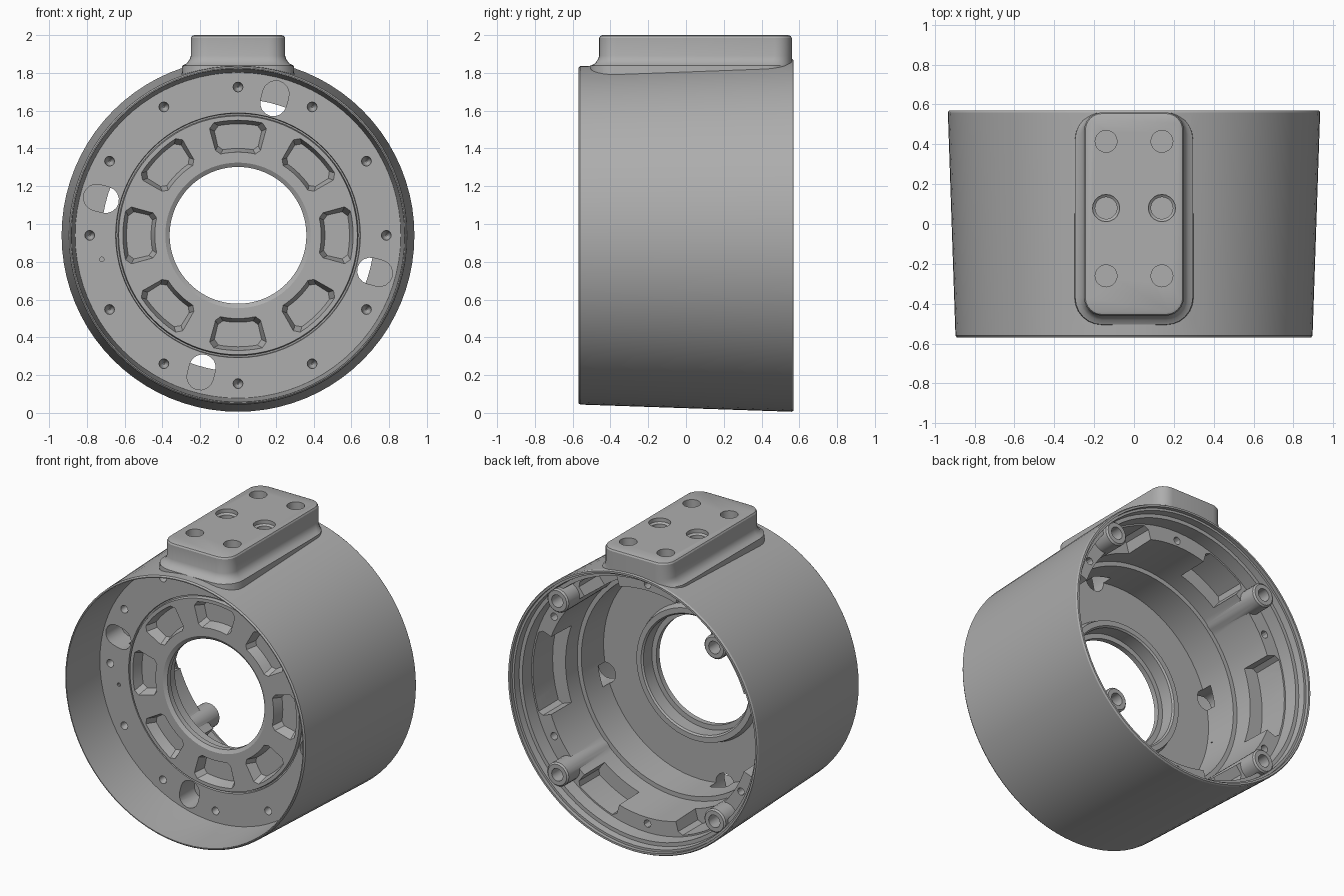
import bpy, bmesh, math
from mathutils import Vector

AXIS_Z = 0.94      # height of the barrel axis
SEGMENTS = 80

if "Cube" in bpy.data.objects:
    bpy.data.objects.remove(bpy.data.objects["Cube"], do_unlink=True)

metal = bpy.data.materials.new("cast grey metal")
grey = (0.42, 0.42, 0.42, 1)
metal.diffuse_color = grey
metal.use_nodes = True
metal.node_tree.nodes["Principled BSDF"].inputs["Base Color"].default_value = grey


def make(name, bm):
    bmesh.ops.recalc_face_normals(bm, faces=bm.faces)
    mesh = bpy.data.meshes.new(name)
    bm.to_mesh(mesh)
    bm.free()
    mesh.materials.append(metal)
    obj = bpy.data.objects.new(name, mesh)
    bpy.context.collection.objects.link(obj)
    return obj


def polar(radius, degrees, y):
    a = math.radians(degrees)
    return Vector((radius * math.cos(a), y, AXIS_Z + radius * math.sin(a)))


def loft(bm, rings):
    """Skin a stack of point loops and cap both ends."""
    loops = [[bm.verts.new(p) for p in ring] for ring in rings]
    n = len(loops[0])
    for a, b in zip(loops, loops[1:]):
        for i in range(n):
            bm.faces.new((a[i], a[(i + 1) % n], b[(i + 1) % n], b[i]))
    bm.faces.new(loops[0])
    bm.faces.new(loops[-1])


def turned(name, profile):
    """Solid of revolution around the barrel axis from (radius, y) points."""
    bm = bmesh.new()
    loft(bm, [[polar(r, 360 * i / SEGMENTS, y) for i in range(SEGMENTS)]
              for r, y in profile])
    return make(name, bm)


def rod(bm, centre, direction, steps, sides=20):
    """Round bar from (distance, radius) steps along the y or z axis."""
    rings = []
    for d, r in steps:
        ring = []
        for i in range(sides):
            a = 2 * math.pi * i / sides
            u, v = r * math.cos(a), r * math.sin(a)
            ring.append(centre + (Vector((u, d, v)) if direction == "y" else Vector((u, v, d))))
        rings.append(ring)
    loft(bm, rings)


def sector(bm, r_in, r_out, mid, half, y0, y1, taper=0.0):
    """Curved block; taper shrinks its far end."""
    def ring(y, t):
        mean = (r_in + r_out) / 2
        ha = half - math.degrees(t / mean)
        c, steps = 0.025, 6
        ch = math.degrees(c / mean)
        pts = []
        for radius, inset, sign in ((r_out - t, -c, 1), (r_in + t, c, -1)):
            pts.append(polar(radius + inset, mid - sign * ha, y))
            pts += [polar(radius, mid + sign * (ha - ch) * (2 * k / steps - 1), y)
                    for k in range(steps + 1)]
            pts.append(polar(radius + inset, mid + sign * ha, y))
        return pts
    loft(bm, [ring(y0, 0), ring(y1, taper)])


def combine(target, tool, operation):
    mod = target.modifiers.new(operation.lower(), "BOOLEAN")
    mod.operation = operation
    mod.solver = "EXACT"
    mod.object = tool
    bpy.context.view_layer.objects.active = target
    bpy.ops.object.modifier_apply(modifier=mod.name)
    bpy.data.objects.remove(tool, do_unlink=True)


def rounded_rect(x, y0, y1, radius, z):
    pts = []
    corners = ((x, y1, 0), (-x, y1, 90), (-x, y0, 180), (x, y0, 270))
    for cx, cy, start in corners:
        ox = cx - math.copysign(radius, cx)
        oy = cy - radius if cy == y1 else cy + radius
        for k in range(7):
            a = math.radians(start + 15 * k)
            pts.append(Vector((ox + radius * math.cos(a), oy + radius * math.sin(a), z)))
    return pts


# Tapered outer barrel with softened rims
body = turned("motor_housing", [(0.888, -0.57), (0.896, -0.56), (0.934, 0.56), (0.928, 0.57)])

# Mounting pad with a flared foot and a softened top edge
bm = bmesh.new()
flare = ((1.77, 0.05), (1.838, 0.045), (1.85, 0.022), (1.87, 0.007), (1.89, 0),
         (1.985, 0), (1.995, -0.006), (2.0, -0.018))
loft(bm, [rounded_rect(0.25 + o, -0.46 - o, 0.56 + min(o, 0), 0.09 + o, z) for z, o in flare])
combine(body, make("pad", bm), "UNION")

# Front recess, bearing bore and stepped rear cavity
combine(body, turned("void", [
    (0.882, -0.60), (0.882, -0.565), (0.862, -0.24), (0.648, -0.24), (0.645, -0.225),
    (0.637, -0.225), (0.632, -0.25), (0.385, -0.25), (0.362, -0.235),
    (0.362, -0.20), (0.395, -0.20), (0.395, -0.11), (0.405, -0.10), (0.44, -0.10),
    (0.455, -0.15), (0.72, -0.15), (0.725, 0.08), (0.755, 0.08), (0.765, 0.41),
    (0.865, 0.41), (0.87, 0.50), (0.895, 0.50), (0.90, 0.545), (0.915, 0.545),
    (0.915, 0.60)]), "DIFFERENCE")

# Relief pockets around the rear cavity wall
bm = bmesh.new()
for mid, half in ((0, 20), (180, 20), (63, 11), (117, 11), (243, 11), (297, 11)):
    sector(bm, 0.66, 0.855, mid, half, 0.20, 0.46)
combine(body, make("relief", bm), "DIFFERENCE")

# Rear bolt bosses
bm = bmesh.new()
for angle in (45, 135, 225, 315):
    rod(bm, polar(0.828, angle, 0), "y", ((0.06, 0.08), (0.525, 0.08), (0.535, 0.07)))
combine(body, make("bosses", bm), "UNION")

# Eight tapered pockets around the front hub
bm = bmesh.new()
for i in range(8):
    sector(bm, 0.435, 0.615, 45 * i, 15.5, -0.27, -0.18, 0.025)
combine(body, make("hub_pockets", bm), "DIFFERENCE")

# Slanted cable slots through the front plate
bm = bmesh.new()
for angle in (75, 165, 255, 345):
    out = polar(1, angle, 0) - Vector((0, 0, AXIS_Z))
    side = Vector((-out.z, 0, out.x))
    rings = []
    for y in (-0.30, -0.08):
        ring = []
        for radius, start in ((0.725, 180), (0.775, 0)):
            for k in range(9):
                a = math.radians(start - 90 + 22.5 * k)
                ring.append(out * (radius + 0.07 * math.cos(a)) + side * 0.07 * math.sin(a)
                            + Vector((0, y, AXIS_Z)))
        rings.append(ring)
    loft(bm, rings)
combine(body, make("slots", bm), "DIFFERENCE")

# Screw holes: front plate ring, rear flange and rear bosses
bm = bmesh.new()
for i in range(12):
    rod(bm, polar(0.785, 30 * i, 0), "y", ((-0.26, 0.028), (-0.235, 0.026), (-0.19, 0.018), (-0.17, 0.004)), 12)
for angle in (30, 90, 150, 210, 270, 330):
    rod(bm, polar(0.805, angle, 0), "y", ((0.25, 0.025), (0.45, 0.025)), 12)
for angle in (45, 135, 225, 315):
    rod(bm, polar(0.828, angle, 0), "y", ((0.28, 0.042), (0.58, 0.042)))
rod(bm, polar(0.732, 190, 0), "y", ((-0.28, 0.012), (-0.10, 0.012)), 10)
combine(body, make("screw_holes", bm), "DIFFERENCE")

# Blind holes in the mounting pad
bm = bmesh.new()
for x in (-0.14, 0.14):
    for y in (-0.26, 0.415):
        rod(bm, Vector((x, y, 0)), "z", ((1.90, 0.055), (2.05, 0.055)))
    rod(bm, Vector((x, 0.08, 0)), "z", ((1.90, 0.055), (1.965, 0.055), (1.975, 0.068), (2.05, 0.068)))
combine(body, make("pad_holes", bm), "DIFFERENCE")

# Smooth shading with crisp machined edges
bpy.ops.object.select_all(action="DESELECT")
body.select_set(True)
bpy.context.view_layer.objects.active = body
bpy.ops.object.shade_smooth_by_angle(angle=math.radians(30))
